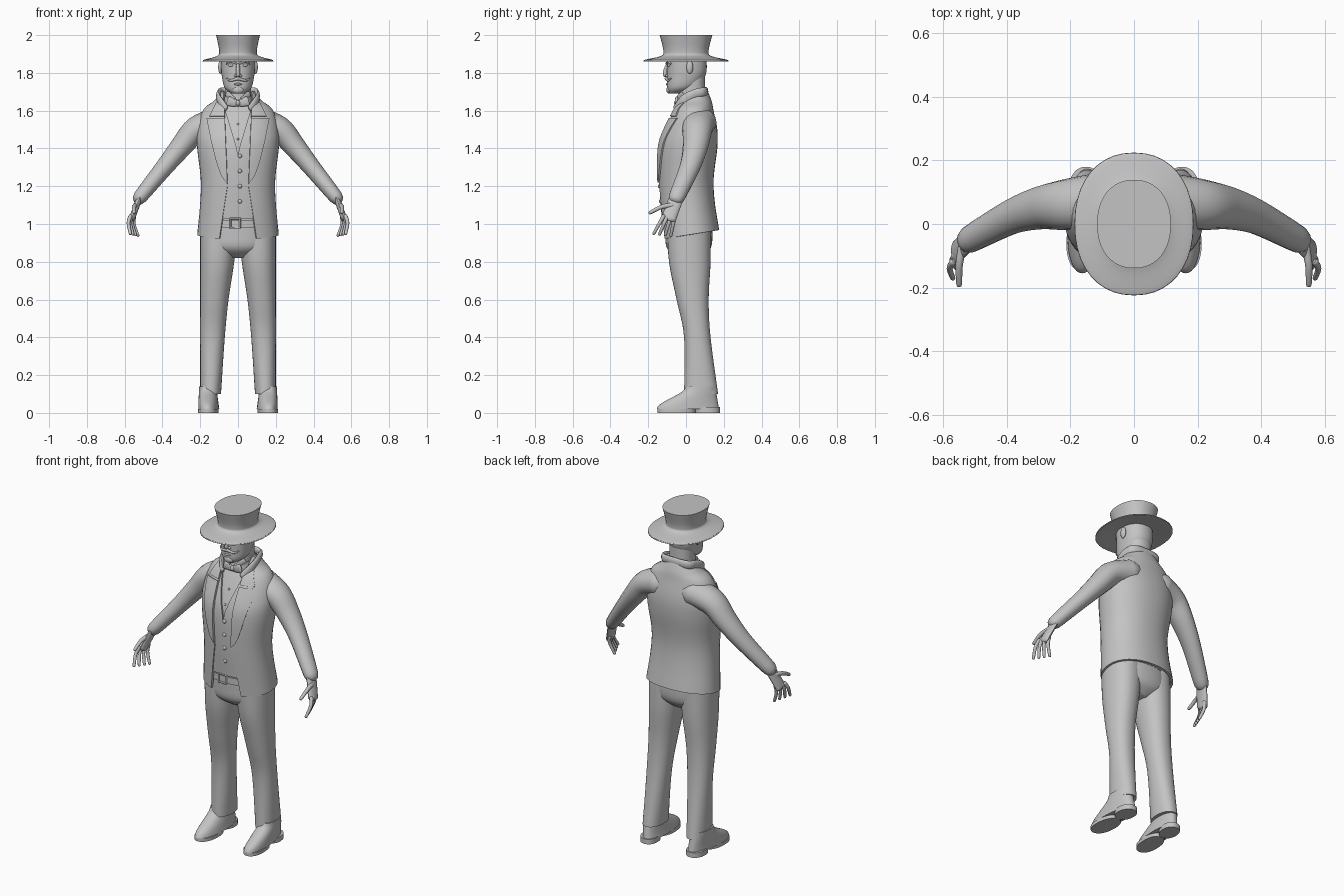
import bpy, bmesh, math
from mathutils import Vector

if "Cube" in bpy.data.objects:
    bpy.data.objects.remove(bpy.data.objects["Cube"])

tone = (.55, .55, .55, 1)
grey = bpy.data.materials.new("plain_grey")
grey.use_nodes = True
grey.diffuse_color = tone
grey.node_tree.nodes["Principled BSDF"].inputs["Base Color"].default_value = tone
parts = []
POWER = 2.2
SEGMENTS = 40


def finish(name, bm, thickness=0):
    bmesh.ops.recalc_face_normals(bm, faces=bm.faces)
    mesh = bpy.data.meshes.new(name)
    bm.to_mesh(mesh)
    bm.free()
    mesh.materials.append(grey)
    ob = bpy.data.objects.new(name, mesh)
    bpy.context.collection.objects.link(ob)
    if thickness:
        mod = ob.modifiers.new("thickness", "SOLIDIFY")
        mod.thickness, mod.offset = thickness, 0
    parts.append(ob)


def skin(name, rings, thickness=0):
    """Join equal rings with quads: a capped solid, or an open sheet if given a thickness."""
    bm = bmesh.new()
    loops = [[bm.verts.new(p) for p in r] for r in rings]
    count = len(loops[0])
    for low, high in zip(loops, loops[1:]):
        for i in range(count - 1 if thickness else count):
            j = (i + 1) % count
            bm.faces.new((low[i], low[j], high[j], high[i]))
    if not thickness:
        bm.faces.new(loops[0])
        bm.faces.new(loops[-1])
    finish(name, bm, thickness)


def spline(rows, steps=5):
    """Catmull-Rom interpolation of rows of numbers."""
    last = len(rows) - 1
    out = []
    for i in range(last):
        span = [Vector(rows[min(max(j, 0), last)]) for j in range(i - 1, i + 3)]
        before, start, end, after = span
        into, away = (end - before) / 2, (after - start) / 2
        for k in range(steps):
            t = k / steps
            ease = t * t * (3 - 2 * t)
            out.append(start.lerp(end, ease) + into * t * (1 - t) ** 2 - away * t * t * (1 - t))
    return out + [Vector(rows[-1])]


def rounded(value):
    return math.copysign(abs(value) ** (2 / POWER), value)


def ring(row, outer=None, gap=0):
    """Outline from (z, half width, front y, back y), which may be open at the front."""
    z, half, near, far = row
    centre = 0 if outer is None else outer - half
    start = math.asin(min(1, gap / half) ** (POWER / 2))
    step = 2 * (math.pi - start) / (SEGMENTS - 1 if gap else SEGMENTS)
    angles = [start + i * step for i in range(SEGMENTS)]
    return [(centre + half * rounded(math.sin(a)),
             (near + far) / 2 - (far - near) / 2 * rounded(math.cos(a)), z) for a in angles]


def loft(name, rows, s=1, outer=None, shear=0):
    rings = [ring(r, outer) for r in rows]
    skin(name, [[(s * (x - shear * y), y, z) for x, y, z in r] for r in rings])


def front(rows, x, z):
    """Front y of a lofted body at x and z."""
    for low, high in zip(rows, rows[1:]):
        if low[0] <= z <= high[0]:
            _, half, near, far = low.lerp(high, (z - low[0]) / (high[0] - low[0]))
            bulge = max(0, 1 - abs(x / half) ** POWER) ** (1 / POWER)
            return (near + far) / 2 - (far - near) / 2 * bulge


def tube(name, points, r, tip=None, flat=1, s=1, ref=(0, 1, 0)):
    """Sweep a tapering ellipse, flat times wider along ref, with rounded ends."""
    path = spline(points)
    last = len(path) - 1
    tip = tip or r
    rings = []
    for i, centre in enumerate(path):
        along = (path[min(i + 1, last)] - path[max(i - 1, 0)]).normalized()
        u = along.cross(Vector(ref)).normalized()
        v = u.cross(along) * flat
        size = r + (tip - r) * i / last
        bulges = [0]
        if i == 0:
            bulges = [-.9, -.6, 0]
        elif i == last:
            bulges = [0, .6, .9]
        for b in bulges:
            width = size * math.sqrt(1 - b * b)
            turns = [2 * math.pi * k / 16 for k in range(16)]
            loop = [centre + along * b * size + width * (u * math.cos(a) + v * math.sin(a)) for a in turns]
            rings.append([(s * p.x, p.y, p.z) for p in loop])
    skin(name, rings)


def blob(name, place, size):
    bm = bmesh.new()
    bmesh.ops.create_uvsphere(bm, u_segments=20, v_segments=12, radius=1)
    for v in bm.verts:
        v.co = Vector(place) + Vector(size) * v.co
    finish(name, bm)


def panel(name, bottom, top, inner, outer, lift, s):
    """Cloth sheet lying on the chest between two edge rules."""
    rings = []
    for i in range(13):
        z = bottom + (top - bottom) * i / 12
        xs = [inner(z) + (outer(z) - inner(z)) * k / 8 for k in range(9)]
        rings.append([(s * x, front(torso, x, z) - lift, z) for x in xs])
    skin(name, rings, .009)


def opening(z):
    """Half width of the jacket opening."""
    return .055 + .16 * max(0, 1.2 - z) + .04 * max(0, z - 1.2)


# Jacket body with a hem that dips at the front, over the shirt
torso = spline([(.94, .21, -.12, .17), (1.2, .19, -.14, .14), (1.4, .21, -.14, .16), (1.5, .21, -.11, .16),
                (1.6, .18, -.06, .14), (1.65, .12, -.03, .13), (1.7, .08, -.01, .11)])
coat = [[(x, y, z + max(0, 1.1 - z) * y) for x, y, z in ring(r, gap=opening(r[0]))] for r in torso]
skin("jacket_body", coat, .012)
inset = Vector((0, -.01, .01, -.01))
loft("shirt", [r + inset for r in torso if r[0] > 1.03])

for side, s in (("left_", 1), ("right_", -1)):
    # Sleeve, lapel and waistcoat
    tube(side + "sleeve", [(.11, .07, 1.54), (.22, .06, 1.5), (.3, .05, 1.41), (.39, .02, 1.3), (.52, -.05, 1.14)],
         .08, .037, 1.15, s)
    panel(side + "lapel", 1.22, 1.56, opening, lambda z: .06 + .2 * max(0, z - 1.22) ** .6, .011, s)
    panel(side + "upper_lapel", 1.57, 1.64, opening, lambda z: .15 - .5 * (z - 1.57), .011, s)
    panel(side + "waistcoat", 1.03, 1.6, lambda z: .3 * max(0, z - 1.38), lambda z: .09, -.004, s)
    # Trouser leg
    loft(side + "trouser_leg", spline([(.1, .055, -.01, .17), (.4, .065, -.01, .13), (.6, .075, -.05, .12),
                                       (.8, .09, -.09, .13), (1, .1, -.1, .13)]), s, .2)
    # Shoe: toe sweeps back to the ankle as it rises
    shoe = []
    for i in range(11):
        t = i / 10
        shoe.append((.02 + .12 * t, .055 - .01 * t, -.155 * (1 - t * t * (3 - 2 * t)), .175 - .02 * t))
    loft(side + "shoe", shoe, s, .21, .05)
    loft(side + "sole", [(z, .055, -.15, .05) for z in (0, .02)], s, .21, .05)
    loft(side + "heel", [(z, .05, .05, .18) for z in (0, .03)], s, .21, .05)
    # Hand
    tube(side + "palm", [(.52, -.05, 1.14), (.55, -.08, 1.06), (.56, -.09, 1.03)], .016, flat=2.4, s=s)
    knuckles = Vector((.57, -.12, 1.04)), Vector((.55, -.06, 1.04))
    tips = Vector((.57, -.17, .95)), Vector((.53, -.08, .94))
    for i, label in enumerate(("index", "middle", "ring", "little")):
        base, end = knuckles[0].lerp(knuckles[1], i / 3), tips[0].lerp(tips[1], i / 3)
        bend = base.lerp(end, .4) + Vector((.01, 0, 0))
        tube(side + label + "_finger", [base, bend, end], .011, .008, s=s)
    tube(side + "thumb", [(.54, -.07, 1.1), (.55, -.13, 1.09), (.55, -.19, 1.06)], .014, .009, s=s, ref=(0, 0, 1))
    # Bow tie and shirt collar point
    tube(side + "bow_wing", [(.01, -.05, 1.64), (.05, -.05, 1.65)], .006, .009, 3, s, (0, 0, 1))
    tube(side + "collar_point", [(.06, -.02, 1.69), (.02, -.05, 1.66)], .005, .004, 3, s, (0, 0, 1))

# Hips, belt and buckle
loft("trouser_hips", spline([(.82, .06, -.04, .08), (.87, .17, -.1, .13), (.95, .19, -.11, .14), (1.05, .18, -.11, .13)]))
loft("belt", [(z, .19, -.12, .14) for z in (.98, 1.02)])
frame = [(x, -.125, z) for x, z in ((-.04, .98), (.01, .98), (.01, 1.03), (-.04, 1.03))]
for i, label in enumerate(("bottom", "left", "top", "right")):
    tube("buckle_" + label, [frame[i - 4], frame[i - 3]], .005, ref=(0, -1, 0))

# Buttons and bow knot
for i in range(4):
    z = 1.12 + .08 * i
    blob(f"waistcoat_button_{i}", (.01, front(torso, 0, z), z), (.011, .008, .011))
for i in range(2):
    z = 1.45 + .08 * i
    blob(f"shirt_button_{i}", (0, front(torso, 0, z) + .01, z), (.006, .005, .006))
blob("bow_knot", (0, -.05, 1.64), (.013, .014, .016))

# Collars and neck
half_collar = [(.07, -.05, 1.61), (.1, -.01, 1.66), (.1, .05, 1.69), (.07, .1, 1.7)]
collar = half_collar + [(-x, y, z) for x, y, z in reversed(half_collar)]
tube("jacket_collar", collar, .012, flat=2, ref=(0, 0, 1))
loft("neck", [(z, .07, -.04, .1) for z in (1.6, 1.78)])
loft("shirt_collar", [(1.62, .08, -.05, .11), (1.68, .075, -.04, .1)])

# Head and face
head = spline([(1.69, .03, -.09, -.03), (1.72, .07, -.1, .05), (1.78, .085, -.1, .1), (1.84, .09, -.1, .11),
               (1.91, .09, -.1, .1)])
loft("head", head)
tube("nose", [(0, -.1, 1.84), (0, -.11, 1.81), (0, -.11, 1.79)], .009, .012)
blob("lower_lip", (0, -.1, 1.74), (.02, .007, .006))
blob("chin_beard", (0, -.09, 1.71), (.03, .014, .02))
for side, s in (("left_", 1), ("right_", -1)):
    def face(x, z):
        return (x, front(head, x, z) - .004, z)
    blob(side + "eye", (s * .036, front(head, .036, 1.84) + .004, 1.84), (.016, .009, .008))
    blob(side + "nostril", (s * .013, -.1, 1.785), (.009, .01, .008))
    blob(side + "ear", (s * .093, .02, 1.83), (.012, .018, .035))
    tube(side + "eyebrow", [face(.01, 1.85), face(.04, 1.86), face(.06, 1.85)], .005, s=s)
    tube(side + "moustache", [face(0, 1.77), face(.04, 1.76), face(.06, 1.77)], .009, .003, s=s)

# Top hat: underside, rolled brim edge and flared crown
hat = spline([(1.87, .1), (1.86, .18), (1.865, .184), (1.87, .18), (1.89, .11), (1.92, .1), (2, .116)], 6)
loft("top_hat", [(z, r, -1.2 * r, 1.2 * r) for z, r in hat])

# Bake thickness and smooth all parts, keeping edges sharp
bpy.ops.object.select_all(action="DESELECT")
for ob in parts:
    ob.select_set(True)
bpy.context.view_layer.objects.active = parts[0]
bpy.ops.object.convert(target="MESH")
bpy.ops.object.shade_smooth_by_angle(angle=math.radians(40))
